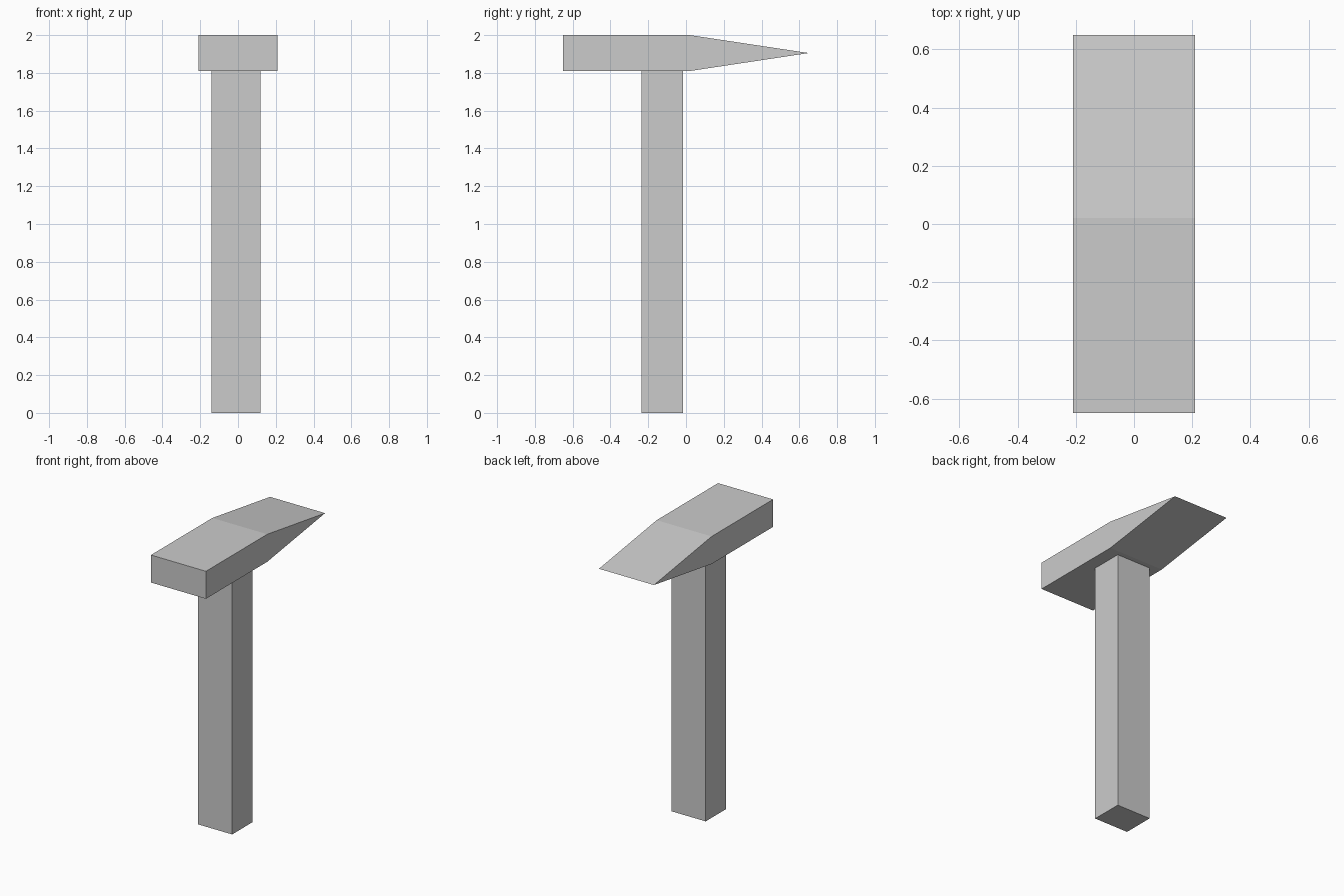
import bpy
import bmesh

default = bpy.data.objects.get("Cube")
if default:
    bpy.data.objects.remove(default, do_unlink=True)

GREY = (0.6, 0.6, 0.6, 1.0)
grey = bpy.data.materials.new("plain grey")
grey.use_nodes = True
grey.diffuse_color = GREY
for node in grey.node_tree.nodes:
    if node.type == 'BSDF_PRINCIPLED':
        node.inputs["Base Color"].default_value = GREY


def extrude_profile(name, profile, x_min, x_max):
    """Extrude a closed (y, z) side profile along x."""
    bm = bmesh.new()
    face = bm.faces.new([bm.verts.new((x_min, y, z)) for y, z in profile])
    result = bmesh.ops.extrude_face_region(bm, geom=[face])
    moved = [v for v in result["geom"] if isinstance(v, bmesh.types.BMVert)]
    bmesh.ops.translate(bm, verts=moved, vec=(x_max - x_min, 0, 0))
    bmesh.ops.recalc_face_normals(bm, faces=bm.faces)
    mesh = bpy.data.meshes.new(name)
    bm.to_mesh(mesh)
    bm.free()
    mesh.materials.append(grey)
    obj = bpy.data.objects.new(name, mesh)
    bpy.context.collection.objects.link(obj)
    return obj


# Head: square striking block tapering to a sharp wedge at the back
extrude_profile("hammer_head",
                [(-0.65, 1.81), (0.02, 1.81), (0.65, 1.905), (0.02, 2.0), (-0.65, 2.0)],
                -0.21, 0.21)

# Handle: square post, slightly off centre, seated inside the head
extrude_profile("handle",
                [(-0.235, 0.0), (-0.015, 0.0), (-0.015, 1.9), (-0.235, 1.9)],
                -0.14, 0.12)
